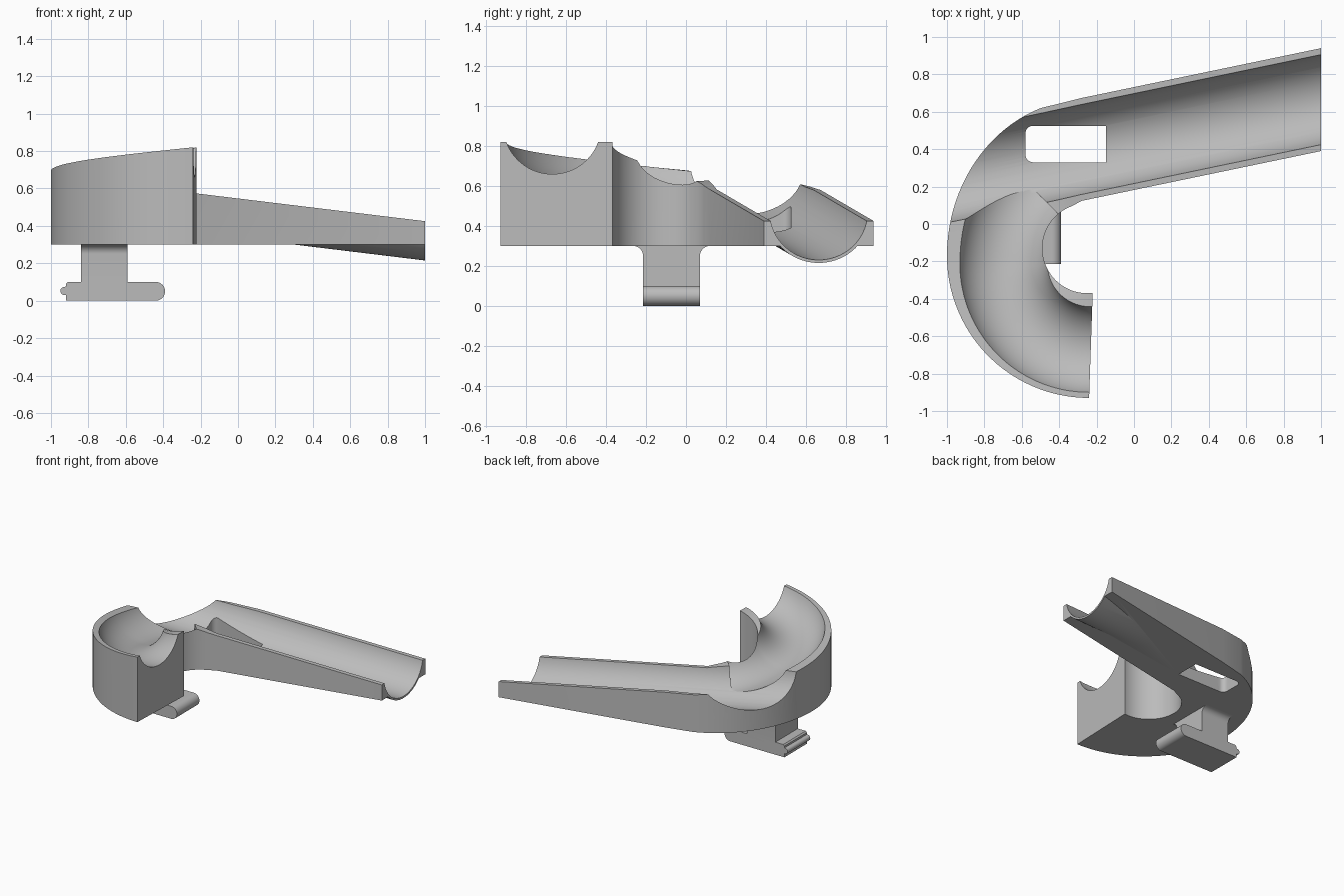
import bpy, bmesh, math
from math import sin, cos, pi, radians

if "Cube" in bpy.data.objects:
    bpy.data.objects.remove(bpy.data.objects["Cube"])

grey = bpy.data.materials.new("plain_grey")
grey.use_nodes = True
COLOUR = (0.5, 0.5, 0.5, 1)
grey.diffuse_color = COLOUR
grey.node_tree.nodes["Principled BSDF"].inputs["Base Color"].default_value = COLOUR


def loft(name, rings):
    """Closed solid through equally sized rings of points."""
    bm = bmesh.new()
    loops = [[bm.verts.new(p) for p in ring] for ring in rings]
    n = len(loops[0])
    for a, b in zip(loops, loops[1:]):
        for i in range(n):
            j = (i + 1) % n
            bm.faces.new((a[i], a[j], b[j], b[i]))
    bm.faces.new(loops[0])
    bm.faces.new(loops[-1])
    bmesh.ops.recalc_face_normals(bm, faces=bm.faces)
    mesh = bpy.data.meshes.new(name)
    bm.to_mesh(mesh)
    bm.free()
    mesh.materials.append(grey)
    obj = bpy.data.objects.new(name, mesh)
    bpy.context.collection.objects.link(obj)
    return obj


def activate(obj):
    bpy.ops.object.select_all(action='DESELECT')
    obj.select_set(True)
    bpy.context.view_layer.objects.active = obj


def combine(target, tool, operation):
    tool.hide_render = True
    activate(target)
    mod = target.modifiers.new("combine", 'BOOLEAN')
    mod.operation = operation
    mod.solver = 'EXACT'
    mod.object = tool
    bpy.ops.object.modifier_apply(modifier=mod.name)
    bpy.data.objects.remove(tool)


def arc(cx, cy, r, start, end, steps):
    return [(cx + r * cos(radians(start + (end - start) * i / steps)),
             cy + r * sin(radians(start + (end - start) * i / steps)))
            for i in range(steps + 1)]


# Shared rules for the bend and the straight run
def bend_top(deg):
    return 0.82 - 0.125 * deg / 90


def run_top(x):
    return 0.425 + 0.1215 * (1 - x)


def run_axis(x):
    return 0.665 + 0.208 * (x - 1)


def bend_point(cx, cy, rx, low, high, deg):
    """Half circle going from the front, round the right side, to the back."""
    a = radians(deg)
    return cx - rx * sin(a), cy - (low if deg < 90 else high) * cos(a)


# Body: curved block that runs into a sloping straight block
def section(inner, outer, top):
    return [(*inner, 0.3), (*outer, 0.3), (*outer, top), (*inner, top)]


body_rings = []
for i in range(49):
    deg = 160 * i / 48
    inner = bend_point(-0.25, -0.13, 0.24, 0.24, 0.24, -7 + 167 * i / 48)
    outer = bend_point(-0.24, -0.17, 0.76, 0.76, 0.84, deg)
    body_rings.append(section(inner, outer, bend_top(deg)))
for x in (-0.28, 1):
    body_rings.append(section((x, run_axis(x) - 0.275), (x, run_axis(x) + 0.275), run_top(x)))
body = loft("track_body", body_rings)


# Straight run: rounded underside, then the channel cut right through the bend
def run_ring(x, profile):
    return [(x, run_axis(x) + u / 0.979, run_top(x) + 0.045 + v) for u, v in profile]


underside = arc(0, 0, 0.255, 195, 345, 40)
combine(body, loft("underside", [run_ring(x, underside) for x in (0.1, 1)]), 'UNION')
full = arc(0, 0, 0.24, 0, 360, 72)[:-1]
combine(body, loft("run_cutter", [run_ring(x, full) for x in (-1.3, 1.1)]), 'DIFFERENCE')

# Bend channel
tube = arc(0, 0, 0.245, 0, 360, 72)[:-1]
tube_rings = [[(0.1, -0.67 - u, 0.905 + v) for u, v in tube]]
for i in range(46):
    deg = 3 * i
    px, py = bend_point(-0.24, -0.21, 0.46, 0.46, 0.6, deg)
    a = radians(deg)
    tube_rings.append([(px - u * sin(a), py - u * cos(a), bend_top(deg) + 0.085 + v)
                       for u, v in tube])
combine(body, loft("bend_cutter", tube_rings), 'DIFFERENCE')

# Slot through the channel floor
slot = ([(-0.15, 0.33), (-0.15, 0.525)] + arc(-0.54, 0.485, 0.04, 90, 180, 8)
        + arc(-0.54, 0.37, 0.04, 180, 270, 8))
combine(body, loft("slot_cutter", [[(x, y, z) for x, y in slot] for z in (0.1, 1.2)]), 'DIFFERENCE')

# Stem flaring into the body
stem_profile = ([(-0.215, 0.05)] + arc(-0.265, 0.25, 0.05, 0, 90, 10)
                + [(-0.265, 0.31), (0.12, 0.31)]
                + arc(0.12, 0.25, 0.05, 90, 180, 10) + [(0.07, 0.05)])
stem = loft("stem", [[(x, y, z) for y, z in stem_profile] for x in (-0.84, -0.59)])

# Clip foot with a round toe and a small catch bead
foot_profile = (arc(-0.44, 0.05, 0.05, -90, 90, 16)
                + [(-0.91, 0.1), (-0.92, 0.09), (-0.92, 0.075)]
                + arc(-0.928, 0.052, 0.022, 90, 270, 10) + [(-0.92, 0.03), (-0.92, 0)])
foot = loft("clip_foot", [[(x, y, z) for x, z in foot_profile] for y in (-0.215, 0.07)])

for part in (body, stem, foot):
    activate(part)
    bpy.ops.object.shade_smooth_by_angle(angle=radians(30))
